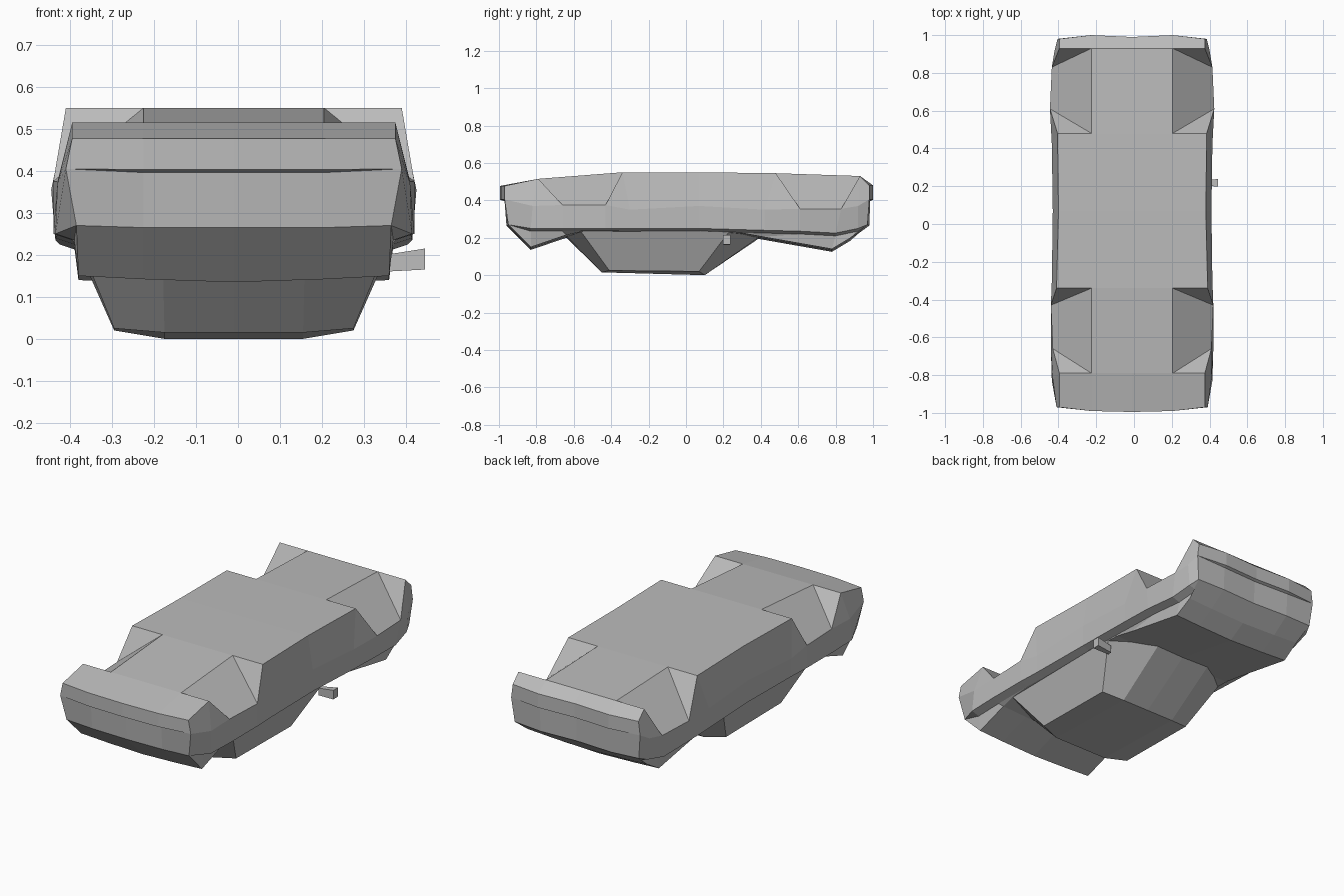
import bpy
import bmesh

# Remove the default cube only
default_cube = bpy.data.objects.get("Cube")
if default_cube:
    bpy.data.objects.remove(default_cube, do_unlink=True)

AXIS_X = -0.01   # the hull's centre line

# One plain grey for everything
grey = bpy.data.materials.new("plain_grey")
grey.use_nodes = True
grey.diffuse_color = (0.5, 0.5, 0.5, 1)
grey.node_tree.nodes["Principled BSDF"].inputs["Base Color"].default_value = (0.5, 0.5, 0.5, 1)


def strip(bm, first, second):
    """Join two polylines of equal length, skipping collapsed corners."""
    for i in range(len(first) - 1):
        corners = []
        for point in (first[i], first[i + 1], second[i + 1], second[i]):
            if point not in corners:
                corners.append(point)
        if len(corners) > 2:
            bm.faces.new([bm.verts.new(point) for point in corners])


def finish(name, bm, mirrored=True):
    """Weld the faces into an object, mirrored across the centre line."""
    if mirrored:
        geometry = bm.verts[:] + bm.edges[:] + bm.faces[:]
        bmesh.ops.mirror(bm, geom=geometry, axis='X', merge_dist=0.0001)
    bmesh.ops.remove_doubles(bm, verts=bm.verts[:], dist=0.0005)
    bmesh.ops.recalc_face_normals(bm, faces=bm.faces[:])
    mesh = bpy.data.meshes.new(name)
    bm.to_mesh(mesh)
    bm.free()
    mesh.materials.append(grey)
    obj = bpy.data.objects.new(name, mesh)
    obj.location.x = AXIS_X if mirrored else 0
    bpy.context.collection.objects.link(obj)
    return obj


# --- Overturned car body: long polylines running from front to back ---
# Floor edge, dipping at the two wheel arches
floor_edge = [(.385, -.97, .477), (.385, -.79, .515), (.42, -.66, .375),
              (.43, -.43, .375), (.4, -.34, .55), (.39, .07, .55),
              (.395, .48, .545), (.435, .61, .355), (.425, .83, .355),
              (.385, .93, .53), (.385, .98, .48)]
# Widest line of the sides, touching the arches
belt = [(.4, -.97, .405), (.42, -.82, .37), floor_edge[2], floor_edge[3],
        (.425, -.3, .35), (.42, .07, .37), (.425, .42, .35),
        floor_edge[7], floor_edge[8], (.41, .92, .37), (.395, .98, .405)]
# Lower edge of the sides
sill = [(.375, -.95, .27), (.425, -.83, .25), (.43, -.66, .25),
        (.43, -.43, .25), (.425, -.3, .25), (.42, .07, .25),
        (.425, .42, .24), (.425, .61, .235), (.415, .8, .225),
        (.4, .92, .25), (.38, .97, .27)]
# Bonnet and boot edges below the sills
hood_edge = [sill[0], (.37, -.83, .15), (.37, -.64, .215), (.375, -.55, .235),
             (.38, -.3, .235), (.38, .07, .235), (.375, .3, .225),
             (.37, .41, .205), (.37, .78, .14), (.365, .88, .2), sill[-1]]

# The tuck below the sill follows it a little further in
tuck = [(x - .045, y, z - .015) for x, y, z in sill]
tuck[0], tuck[-1] = sill[0], sill[-1]


def floor_line(x, y_front, y_back):
    """Floor seam; it spans each arch in one straight piece."""
    source = [0, 1, 1, 4, 4, 5, 6, 6, 9, 9, 10]
    line = [(x,) + floor_edge[i][1:] for i in source]
    line[0] = (x, y_front, line[0][2])
    line[-1] = (x, y_back, line[-1][2])
    return line


def under_line(x, y_front, y_back, drop):
    """Bonnet and boot lines, swelling towards the middle."""
    line = [(x, y, z - drop) for _, y, z in hood_edge]
    line[0] = (x, y_front + .035, .265)
    line[-1] = (x, y_back - .02, .265)
    return line


MID = .215
centre_floor = floor_line(0, -.995, .99)
inner_floor = floor_line(MID, -.99, 1)
inner_under = under_line(MID, -.99, 1, .008)
centre_under = under_line(0, -.995, .99, .015)

body = bmesh.new()
rows = [centre_floor, inner_floor, floor_edge, belt, sill, tuck,
        hood_edge, inner_under, centre_under]
for upper, lower in zip(rows, rows[1:]):
    strip(body, upper, lower)

# Front and back ends: bumper, a small step, then the lower panel
for end, step in ((0, .025), (-1, -.015)):
    bumper_top = [centre_floor[end], inner_floor[end], floor_edge[end]]
    bumper_low = [(x, y, .403) for x, y, z in bumper_top[:2]] + [belt[end]]
    panel_top = [(x, y + step, .396) for x, y, z in bumper_top[:2]] + [belt[end]]
    panel_low = [centre_under[end], inner_under[end], sill[end]]
    levels = [bumper_top, bumper_low, panel_top, panel_low]
    for upper, lower in zip(levels, levels[1:]):
        strip(body, upper, lower)
finish("car_body", body)

# --- Cabin: sloping windows down to the roof, which rests on the ground ---
cabin_base = [(0, -.66, .22), (.17, -.65, .22), (.375, -.57, .245),
              (.385, .24, .245), (.17, .4, .21), (0, .41, .21)]
cabin_roof = [(0, -.45, .015), (.165, -.45, .015), (.285, -.41, .025),
              (.285, .07, .02), (.165, .1, 0), (0, .1, 0)]
cabin = bmesh.new()
strip(cabin, cabin_base, cabin_roof)
# Roof panels join the back half of the outline to the front half
strip(cabin, cabin_roof[:3], cabin_roof[:2:-1])
finish("cabin", cabin)

# --- Single door mirror on the left: a small tapered block ---
mirror = bmesh.new()
bmesh.ops.create_cube(mirror, size=1)
for vert in mirror.verts:
    outer = vert.co.x > 0
    width, height = (.04, .05) if outer else (.025, .04)
    vert.co.x = .445 if outer else .35
    vert.co.y = .218 + vert.co.y * width
    vert.co.z = (.19 if outer else .18) + vert.co.z * height
finish("door_mirror", mirror, mirrored=False)
